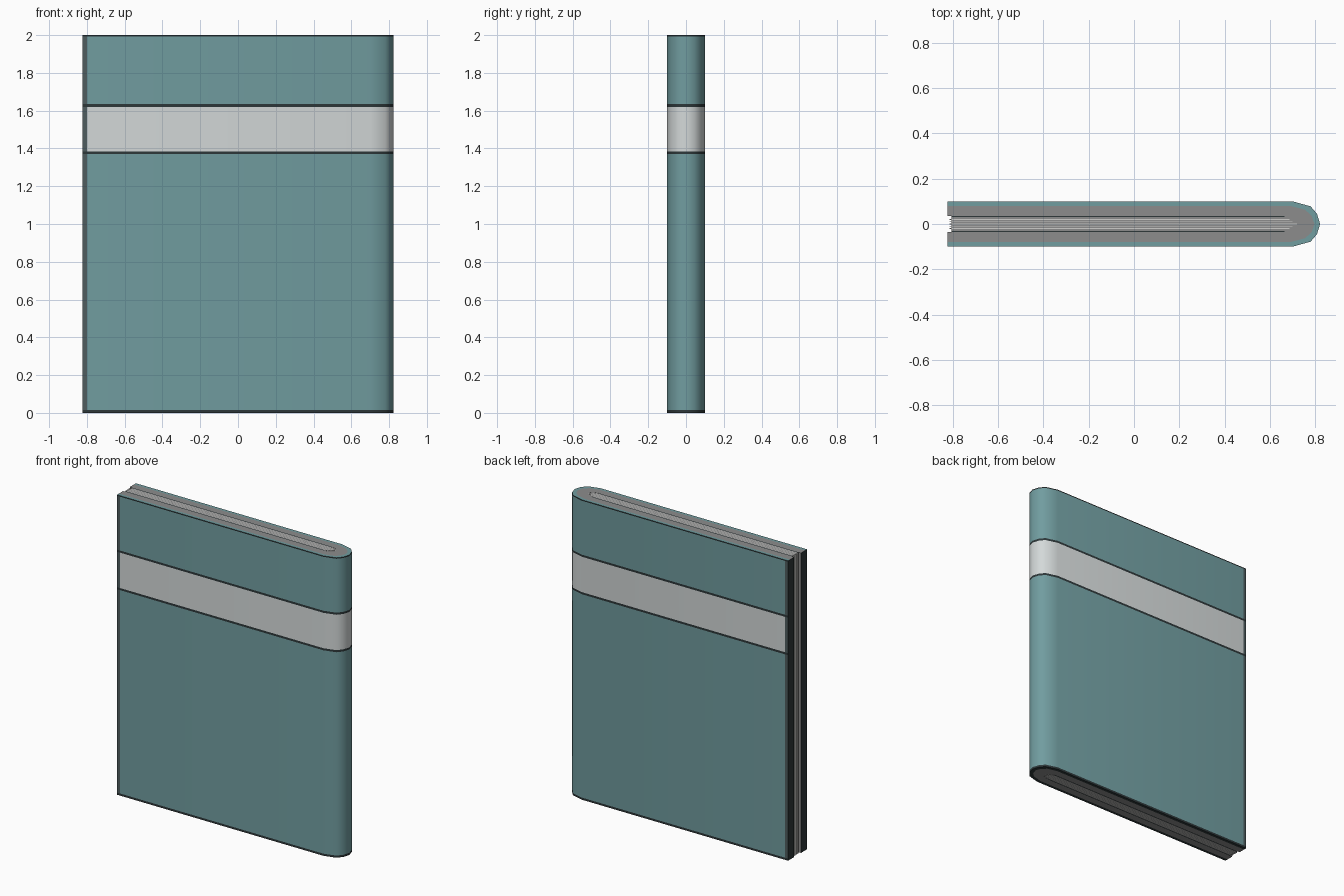
import bpy, bmesh

if "Cube" in bpy.data.objects:
    bpy.data.objects.remove(bpy.data.objects["Cube"])

def mat(name, rgb):
    m = bpy.data.materials.new(name)
    lin = [((c / 255 + 0.055) / 1.055) ** 2.4 if c > 10 else c / 3295 for c in rgb]
    m.diffuse_color = (*lin, 1)
    m.use_nodes = True
    m.node_tree.nodes["Principled BSDF"].inputs["Base Color"].default_value = m.diffuse_color
    return m

TEAL = mat("teal cover", (113, 157, 160))
BAND = mat("pale band", (212, 217, 217))
TRIM = mat("dark trim", (45, 55, 57))
EDGE = mat("slate edge", (78, 92, 95))
GREY = mat("grey lining", (140, 140, 140))
PAPER = mat("paper", (205, 205, 203))
MATS = [TEAL, BAND, TRIM, EDGE, GREY, PAPER]

LEFT, H = -0.823, 2.0

def half_to_loop(half):
    """Mirror a half profile (y > 0, last point on y = 0) across y."""
    return half + [(x, -y) for x, y in reversed(half[:-1])]

outer = half_to_loop([(LEFT, 0.1), (-0.8, 0.1), (0.7, 0.1), (0.78, 0.078), (0.808, 0.045), (0.822, 0)])
mid = half_to_loop([(LEFT, 0.08), (-0.8, 0.08), (0.69, 0.08), (0.755, 0.063), (0.785, 0.036), (0.797, 0)])
inner = half_to_loop([(LEFT, 0.036), (-0.8, 0.036), (0.66, 0.036), (0.69, 0.03), (0.71, 0.02), (0.72, 0)])

def shell(name, a, b, levels, rule):
    """U-shaped wall between profiles a and b, stacked through the z levels."""
    bm = bmesh.new()
    rows = [([bm.verts.new((x, y, z)) for x, y in a],
             [bm.verts.new((x, y, z)) for x, y in b]) for z in levels]
    n = len(a)
    for (a0, b0), (a1, b1) in zip(rows, rows[1:]):
        for i in range(n - 1):
            bm.faces.new((a0[i], a0[i + 1], a1[i + 1], a1[i]))
            bm.faces.new((b0[i], b0[i + 1], b1[i + 1], b1[i]))
        for i in (0, n - 1):
            bm.faces.new((a0[i], b0[i], b1[i], a1[i]))
    for r in (rows[0], rows[-1]):
        for i in range(n - 1):
            bm.faces.new((r[0][i], r[0][i + 1], r[1][i + 1], r[1][i]))
    bmesh.ops.recalc_face_normals(bm, faces=bm.faces)
    finish(name, bm, rule)

def finish(name, bm, rule):
    me = bpy.data.meshes.new(name)
    for m in MATS:
        me.materials.append(m)
    bm.normal_update()
    for f in bm.faces:
        f.material_index = MATS.index(rule(f.calc_center_median(), f.normal))
    bm.to_mesh(me)
    bm.free()
    ob = bpy.data.objects.new(name, me)
    bpy.context.collection.objects.link(ob)
    bpy.context.view_layer.objects.active = ob
    ob.select_set(True)
    bpy.ops.object.shade_smooth_by_angle(angle=0.85)
    ob.select_set(False)

# cover with pale band, dark trim lines and a slate strip along the open edge
LEVELS = [0, 0.014, 1.37, 1.384, 1.62, 1.634, 1.993, H]

def cover_rule(c, n):
    if n.z > 0.9:
        return TEAL
    if n.z < -0.9 or n.x < -0.9:
        return TRIM
    for lo, hi, m in zip(LEVELS, LEVELS[1:], (TRIM, TEAL, TRIM, BAND, TRIM, TEAL, TRIM)):
        if lo < c.z < hi:
            return EDGE if c.x < -0.8 and m != TRIM else m

shell("cover", outer, mid, LEVELS, cover_rule)

# grey lining filling the cover up to the page stack
shell("lining", mid, inner, [0, H], lambda c, n: TRIM if n.x < -0.9 else GREY)

# page stack: alternating paper sheets, grey gaps and dark outer leaves
def slab(name, y0, y1, x1, m):
    bm = bmesh.new()
    bmesh.ops.create_cube(bm, size=1)
    x0 = -0.815 if m is PAPER else -0.805
    for v in bm.verts:
        v.co = (x1 if v.co.x > 0 else x0, y1 if v.co.y > 0 else y0, H if v.co.z > 0 else 0)
    finish(name, bm, lambda c, n: m)

layers = [(0.002, PAPER), (0.008, GREY), (0.012, PAPER), (0.018, GREY),
          (0.022, PAPER), (0.030, GREY), (0.036, TRIM)]
slab("middle_sheet", -0.002, 0.002, 0.719, PAPER)
for i in range(1, len(layers)):
    y0, (y1, m) = layers[i - 1][0], layers[i]
    x1 = 0.719 - 1.5 * y1
    slab(f"back_sheet_{i}", y0, y1, x1, m)
    slab(f"front_sheet_{i}", -y1, -y0, x1, m)

# filler closing the small gap behind the sheets at the spine
bm = bmesh.new()
loop = [p for p in inner if p[0] > 0]
vs = [[bm.verts.new((x, y, z)) for x, y in loop] for z in (0.001, H - 0.001)]
for r in vs:
    bm.faces.new(r)
bmesh.ops.recalc_face_normals(bm, faces=bm.faces)
finish("spine_filler", bm, lambda c, n: GREY)
